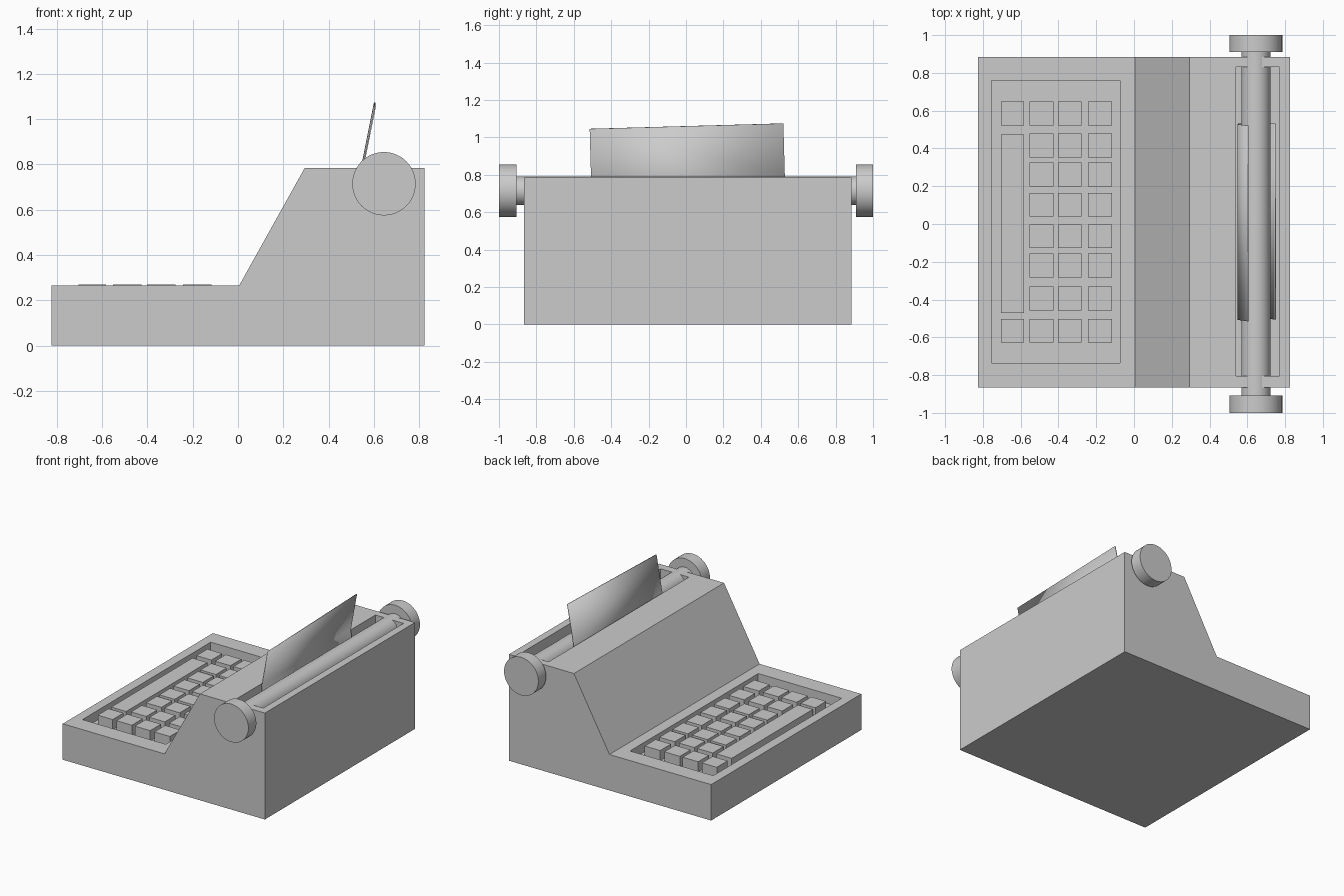
import bpy, bmesh, math
from mathutils import Matrix, Vector

if "Cube" in bpy.data.objects:
    bpy.data.objects.remove(bpy.data.objects["Cube"])


def finish(name, bm):
    bmesh.ops.recalc_face_normals(bm, faces=bm.faces)
    me = bpy.data.meshes.new(name)
    bm.to_mesh(me)
    bm.free()
    ob = bpy.data.objects.new(name, me)
    bpy.context.collection.objects.link(ob)
    return ob


def add_box(bm, x0, x1, y0, y1, z0, z1):
    m = Matrix.Translation(((x0 + x1) / 2, (y0 + y1) / 2, (z0 + z1) / 2))
    m = m @ Matrix.Diagonal((x1 - x0, y1 - y0, z1 - z0, 1))
    bmesh.ops.create_cube(bm, size=1, matrix=m)


def box(name, *dims):
    bm = bmesh.new()
    add_box(bm, *dims)
    return finish(name, bm)


def smooth(ob):
    bpy.ops.object.select_all(action='DESELECT')
    ob.select_set(True)
    bpy.context.view_layer.objects.active = ob
    bpy.ops.object.shade_smooth_by_angle(angle=math.radians(35))


def rod(name, r, y0, y1, x=0.645, z=0.715):
    bm = bmesh.new()
    m = Matrix.Translation((x, (y0 + y1) / 2, z)) @ Matrix.Rotation(math.pi / 2, 4, 'X')
    bmesh.ops.create_cone(bm, cap_ends=True, segments=48, radius1=r, radius2=r,
                          depth=y1 - y0, matrix=m)
    smooth(finish(name, bm))


# Body: stepped side profile extruded along y
profile = [(-0.825, 0), (0.825, 0), (0.825, 0.785), (0.295, 0.785),
           (0.005, 0.265), (-0.825, 0.265)]
bm = bmesh.new()
face = bm.faces.new([bm.verts.new((x, -0.865, z)) for x, z in profile])
ext = bmesh.ops.extrude_face_region(bm, geom=[face])
bmesh.ops.translate(bm, vec=(0, 1.75, 0),
                    verts=[v for v in ext['geom'] if isinstance(v, bmesh.types.BMVert)])
body = finish("body", bm)

# Recesses for the keyboard and the roller
for name, dims in (("keyboard_cutter", (-0.755, -0.075, -0.735, 0.76, 0.195, 0.5)),
                   ("roller_cutter", (0.54, 0.77, -0.805, 0.83, 0.57, 1.0))):
    cutter = box(name, *dims)
    cutter.hide_render = True
    mod = body.modifiers.new(name, 'BOOLEAN')
    mod.operation, mod.solver, mod.object = 'DIFFERENCE', 'EXACT', cutter
    bpy.context.view_layer.objects.active = body
    bpy.ops.object.modifier_apply(modifier=name)
    bpy.data.objects.remove(cutter)

# Keys and space bar
rows = [0.585, 0.415, 0.262, 0.102, -0.065, -0.22, -0.395, -0.565]
bm = bmesh.new()
for x in (-0.49, -0.34, -0.18):
    for y in rows:
        add_box(bm, x - 0.063, x + 0.063, y - 0.063, y + 0.063, 0.19, 0.27)
for y in (rows[0], rows[-1]):
    add_box(bm, -0.705, -0.583, y - 0.063, y + 0.063, 0.19, 0.27)
finish("keys", bm)
box("space_bar", -0.705, -0.583, -0.472, 0.475, 0.19, 0.27)

# Roller with end knobs
rod("roller", 0.077, -0.95, 0.95)
rod("left_knob", 0.14, -1.0, -0.907)
rod("right_knob", 0.14, 0.91, 1.0)

# Paper: straight sheet that curls under the roller, slightly skewed
path = [(0.604, 1.06), (0.55, 0.79)]
for i in range(13):
    a = math.radians(170 + i * 15)
    path.append((0.65 + 0.1 * math.cos(a), 0.72 + 0.1 * math.sin(a)))
bm = bmesh.new()
ends = [[bm.verts.new((x, y, z)) for x, z in path] for y in (-0.508, 0.528)]
for i in range(len(path) - 1):
    bm.faces.new((ends[0][i], ends[1][i], ends[1][i + 1], ends[0][i + 1]))
bmesh.ops.rotate(bm, verts=bm.verts, cent=Vector((0.6, 0.01, 0.8)),
                 matrix=Matrix.Rotation(math.radians(1.6), 3, 'X'))
paper = finish("paper", bm)
thick = paper.modifiers.new("thickness", 'SOLIDIFY')
thick.thickness, thick.offset = 0.006, 0
smooth(paper)
